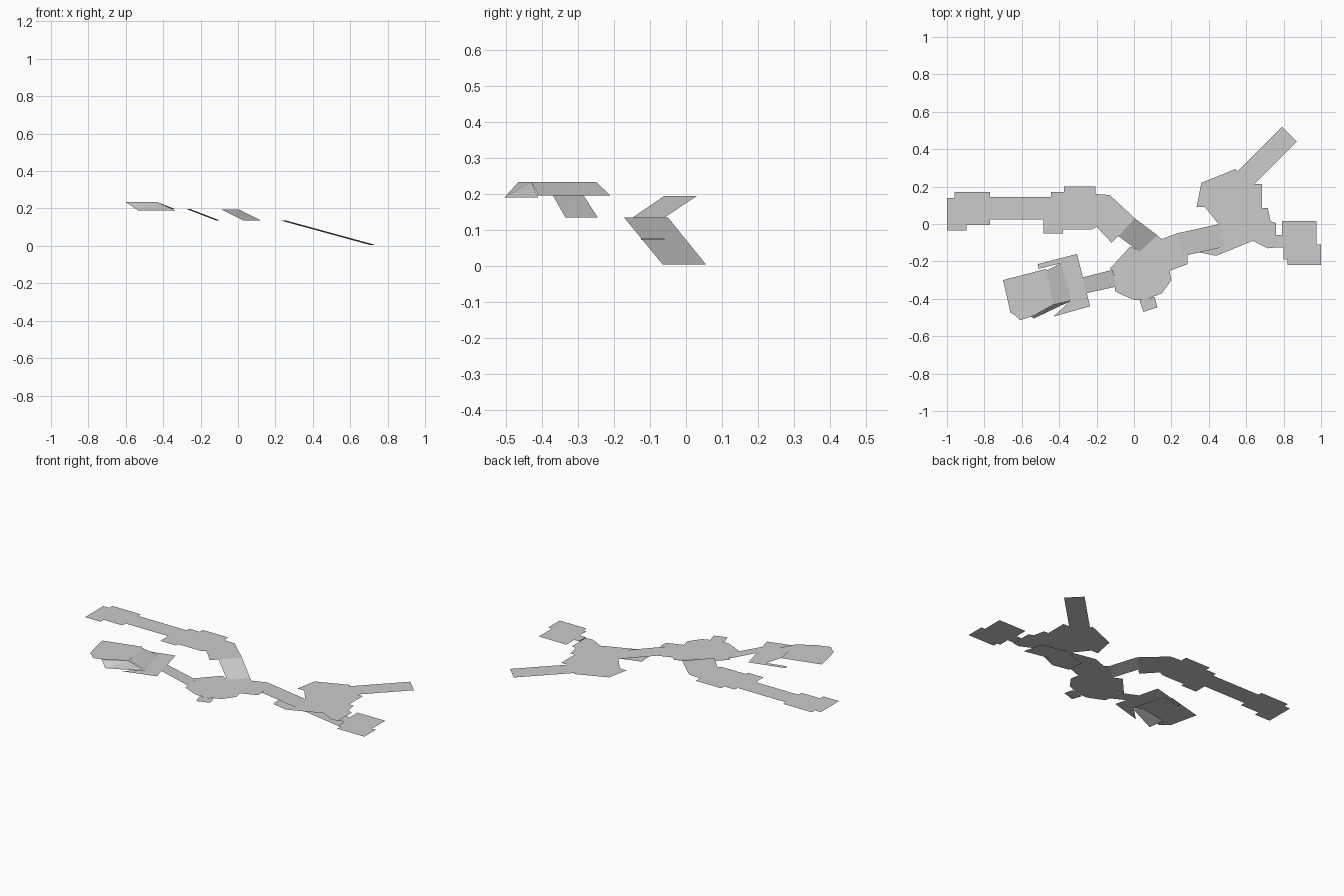
import bpy, bmesh


def sheet(name, outline, z=None):
    """Flat-shaded thin floor sheet from an outline (2D + height, or 3D points)."""
    bm = bmesh.new()
    face = bm.faces.new([bm.verts.new((p[0], p[1], z if z is not None else p[2]))
                         for p in outline])
    face.normal_update()
    if face.normal.z < 0:
        face.normal_flip()
    bmesh.ops.triangulate(bm, faces=bm.faces[:])
    mesh = bpy.data.meshes.new(name)
    bm.to_mesh(mesh)
    bm.free()
    ob = bpy.data.objects.new(name, mesh)
    bpy.context.collection.objects.link(ob)
    return ob


def ramp(name, top, z_top, low, z_low):
    """Sloped quad between a high edge and a low edge."""
    (a, b), (c, d) = top, low
    return sheet(name, [(*a, z_top), (*b, z_top), (*d, z_low), (*c, z_low)])


# Upper left corridor with stepped outline and angled landing
sheet("upper_corridor", [
    (-1, .14), (-.96, .14), (-.96, .17), (-.77, .17), (-.77, .145), (-.445, .145),
    (-.445, .17), (-.375, .17), (-.375, .2), (-.205, .2), (-.205, .16), (-.13, .155),
    (.005, .03), (-.085, -.065), (-.12, -.1), (-.2, -.015), (-.225, -.03),
    (-.38, -.03), (-.38, -.05), (-.485, -.05), (-.485, .025), (-.77, .025),
    (-.77, -.005), (-.895, -.005), (-.895, -.035), (-1, -.035)], .195)
ramp("upper_ramp", [(-.09, -.06), (.005, .03)], .195, [(.03, -.148), (.125, -.06)], .135)

# Central room and its small tab
sheet("central_room", [
    (-.02, -.12), (-.13, -.24), (-.11, -.25), (-.1, -.36), (-.06, -.38), (0, -.405),
    (.06, -.405), (.15, -.37), (.2, -.3), (.19, -.25), (.285, -.215), (.285, -.16),
    (.26, -.17), (.23, -.05), (.15, -.08), (.12, -.06), (.03, -.145)], .135)
sheet("central_tab", [(.03, -.41), (.05, -.47), (.125, -.445), (.11, -.39)], .134)

# Left bridge sloping up to the lower left rooms
ramp("left_bridge", [(-.275, -.285), (-.255, -.37)], .197,
     [(-.115, -.245), (-.095, -.335)], .135)

# Lower left rooms with the slopes between them
sheet("lower_left_room", [(-.515, -.215), (-.305, -.16), (-.235, -.44), (-.43, -.495),
                          (-.34, -.41), (-.39, -.21), (-.51, -.24)], .196)
sheet("raised_left_room", [(-.7, -.3), (-.47, -.24), (-.43, -.43), (-.6, -.47), (-.61, -.515),
                           (-.64, -.485), (-.66, -.475)], .235)
sheet("raised_left_margin", [(-.6, -.465), (-.43, -.43), (-.535, -.49), (-.61, -.515)], .235)
ramp("left_room_slope", [(-.47, -.25), (-.43, -.43)], .234, [(-.39, -.21), (-.335, -.41)], .196)
ramp("left_side_slope", [(-.6, -.465), (-.43, -.43)], .234, [(-.535, -.505), (-.335, -.41)], .19)

# Long ramp passing down through the right room floor
ramp("right_ramp", [(.23, -.05), (.26, -.172)], .135, [(.705, .055), (.735, -.065)], .005)

# Right room, its diagonal arm and end room
sheet("right_room", [
    (.36, .22), (.545, .295), (.56, .215), (.685, .215), (.685, .085), (.715, .085),
    (.73, .015), (.76, .005), (.76, -.125), (.715, -.13), (.635, -.09), (.44, -.17),
    (.34, -.15), (.33, -.05), (.46, -.01), (.38, .09), (.335, .09)], .072)
sheet("diagonal_arm", [(.545, .275), (.79, .52), (.87, .44), (.635, .205), (.56, .21)], .071)
sheet("end_room", [
    (.76, -.06), (.79, -.06), (.79, .015), (.975, .015), (.975, -.11), (1, -.11), (1, -.22),
    (.82, -.22), (.82, -.19), (.8, -.19), (.8, -.125), (.76, -.125)], .077)
ramp("end_step", [(.76, -.06), (.76, -.125)], .077, [(.758, -.06), (.758, -.125)], .072)
